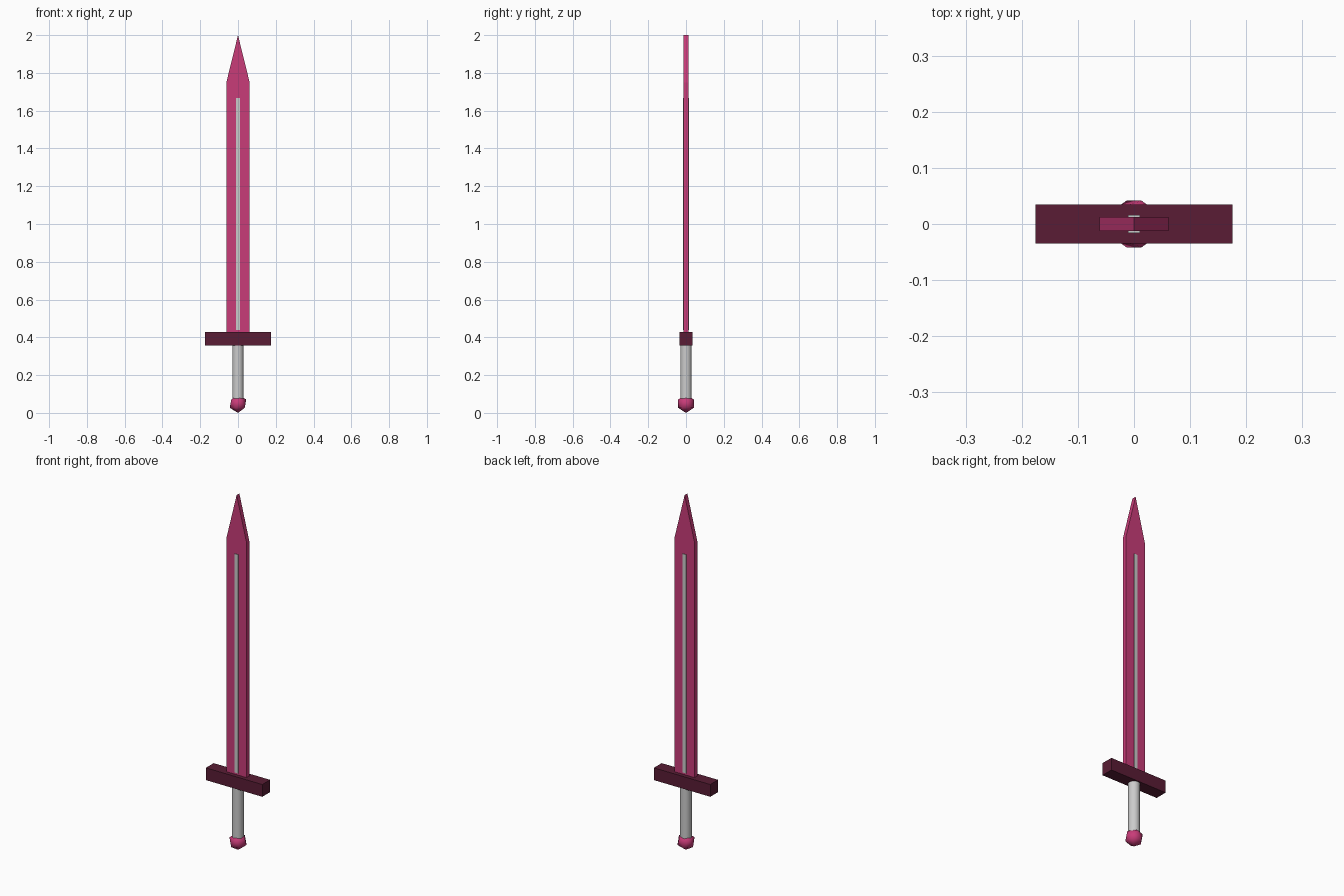
import bpy, bmesh

if "Cube" in bpy.data.objects:
    bpy.data.objects.remove(bpy.data.objects["Cube"])


def material(name, rgb):
    m = bpy.data.materials.new(name)
    m.diffuse_color = (*rgb, 1)
    m.use_nodes = True
    m.node_tree.nodes["Principled BSDF"].inputs["Base Color"].default_value = m.diffuse_color
    return m


crimson = material("crimson", (0.58, 0.045, 0.19))
maroon = material("maroon", (0.10, 0.012, 0.035))


def finish(ob, name, mat=None):
    ob.name = ob.data.name = name
    if mat:
        ob.data.materials.append(mat)
    return ob


def box(name, half_x, half_y, z0, z1, mat=None):
    bpy.ops.mesh.primitive_cube_add(size=1, location=(0, 0, (z0 + z1) / 2))
    ob = bpy.context.object
    ob.scale = (half_x * 2, half_y * 2, z1 - z0)
    bpy.ops.object.transform_apply(location=False, rotation=False, scale=True)
    return finish(ob, name, mat)


def slab(name, profile, half_y, mat=None):
    # extrude an x-z profile evenly about y = 0
    bm = bmesh.new()
    face = bm.faces.new([bm.verts.new((x, -half_y, z)) for x, z in profile])
    ext = bmesh.ops.extrude_face_region(bm, geom=[face], use_keep_orig=True)
    verts = [v for v in ext["geom"] if isinstance(v, bmesh.types.BMVert)]
    bmesh.ops.translate(bm, vec=(0, 2 * half_y, 0), verts=verts)
    bmesh.ops.recalc_face_normals(bm, faces=bm.faces)
    me = bpy.data.meshes.new(name)
    bm.to_mesh(me)
    bm.free()
    ob = bpy.data.objects.new(name, me)
    bpy.context.collection.objects.link(ob)
    return finish(ob, name, mat)


# blade with a wedge tip
w = 0.0615
slab("blade", [(-w, 0.42), (w, 0.42), (w, 1.75), (0, 2.0), (-w, 1.75)], 0.0122, crimson)

# raised strip showing on both blade faces
box("blade_strip", 0.0108, 0.016, 0.438, 1.668)

# crossguard
box("crossguard", 0.1755, 0.0345, 0.358, 0.427, maroon)

# round grip
bpy.ops.mesh.primitive_cylinder_add(vertices=32, radius=0.0295, depth=0.31, location=(0, 0, 0.215))
finish(bpy.context.object, "grip")
bpy.ops.object.shade_smooth_by_angle()

# twenty-sided pommel
r = 0.0488
bpy.ops.mesh.primitive_ico_sphere_add(subdivisions=1, radius=r, location=(0, 0, r))
finish(bpy.context.object, "pommel", crimson)
bpy.ops.object.shade_smooth()
